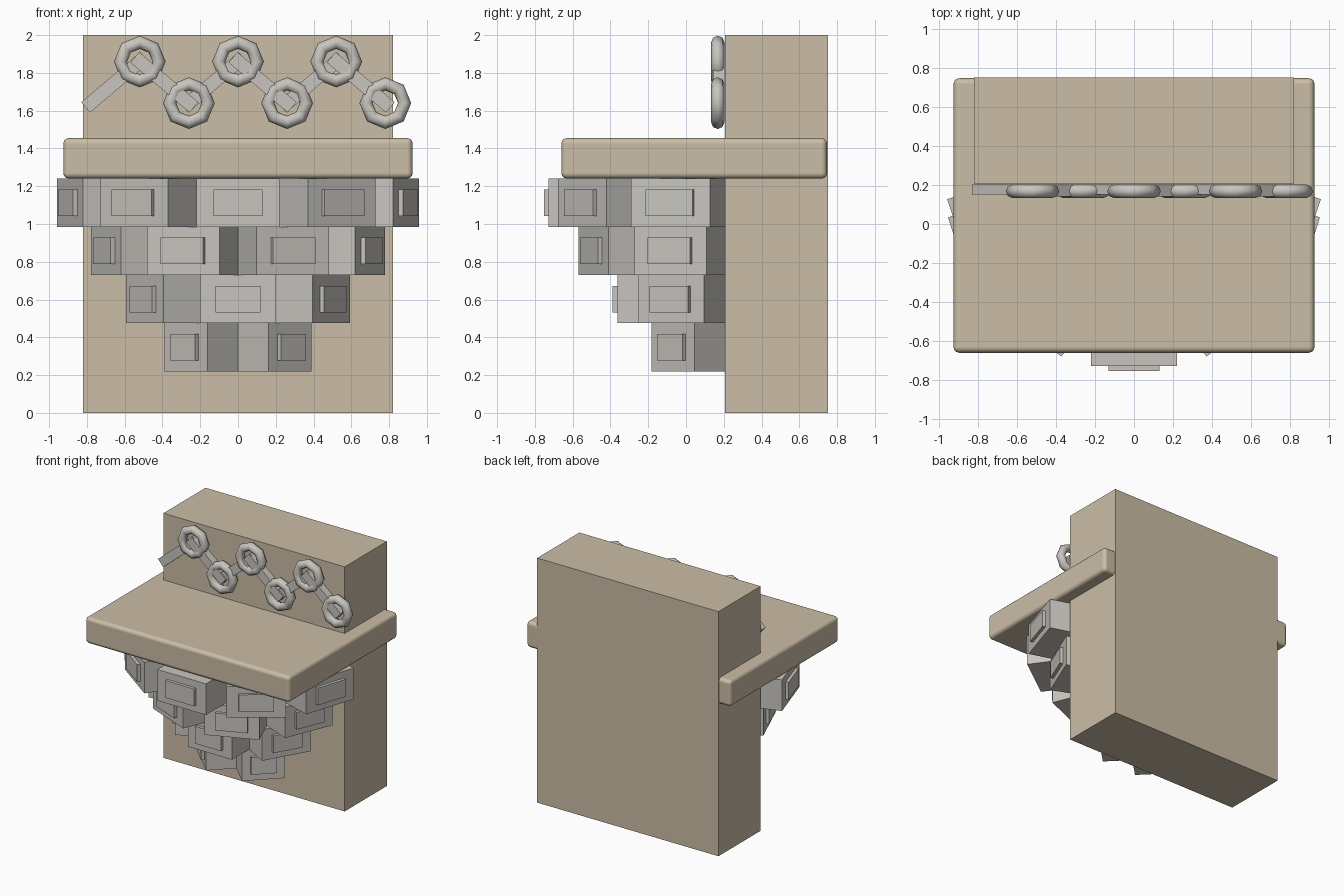
import bpy
import math
from mathutils import Matrix, Vector

old = bpy.data.objects.get("Cube")
if old:
    bpy.data.objects.remove(old, do_unlink=True)


def material(name, rgb):
    m = bpy.data.materials.new(name)
    m.use_nodes = True
    m.diffuse_color = (*rgb, 1)
    m.node_tree.nodes["Principled BSDF"].inputs["Base Color"].default_value = (*rgb, 1)
    return m


sandstone = material("warm sandstone", (0.60, 0.51, 0.385))
grey = material("pale grey stone", (0.58, 0.56, 0.52))


def box(name, low, high, mat, turn=None):
    """Box between two corners, optionally placed by a matrix."""
    low, high = Vector(low), Vector(high)
    bpy.ops.mesh.primitive_cube_add(size=1)
    ob = bpy.context.object
    ob.name = name
    ob.data.transform(Matrix.Translation((low + high) / 2) @ Matrix.Diagonal((*(high - low), 1)))
    if turn:
        ob.matrix_world = turn
    ob.data.materials.append(mat)
    return ob


WALL_FRONT = 0.207

# Wall and rounded shelf
box("wall", (-0.82, WALL_FRONT, 0), (0.82, 0.752, 2), sandstone)
shelf = box("shelf", (-0.925, -0.66, 1.24), (0.925, 0.747, 1.455), sandstone)
bpy.ops.object.shade_smooth()
bevel = shelf.modifiers.new("rounded edges", "BEVEL")
bevel.width = 0.03
bevel.segments = 3
bevel.harden_normals = True

# Corbel: fanned tiers of blocks, each with a raised panel
TIER = 0.255
tiers = [(2, 0.39, 0.32), (3, 0.57, 0.40), (4, 0.755, 0.415), (5, 0.935, 0.44)]
for row, (count, radius, width) in enumerate(tiers):
    z = 0.22 + row * TIER
    for i in range(count):
        angle = math.pi * ((i + 0.5) / count - 0.5)
        turn = Matrix.Translation((0, WALL_FRONT, z)) @ Matrix.Rotation(angle, 4, "Z")
        w, p = width / 2, width * 0.295
        box("corbel_block", (-w, -radius, 0), (w, 0, TIER), grey, turn)
        box("corbel_panel", (-p, -radius - 0.025, 0.057), (p, -radius + 0.01, 0.198), grey, turn)

# Zigzag chain: rings joined by flat links
STEP, HIGH, LOW = 0.26, 1.86, 1.64
for i in range(6):
    x = -0.52 + i * STEP
    rising = i % 2 == 0
    bpy.ops.mesh.primitive_torus_add(
        major_segments=8, minor_segments=8, major_radius=0.102, minor_radius=0.035,
        location=(x, 0.168, HIGH if rising else LOW), rotation=(math.pi / 2, 0, 0))
    ring = bpy.context.object
    ring.name = "chain_ring"
    ring.data.materials.append(grey)
    bpy.ops.object.shade_smooth()

    slope = math.atan2(HIGH - LOW, STEP) * (-1 if rising else 1)
    turn = Matrix.Translation((x - STEP / 2, 0, (HIGH + LOW) / 2)) @ Matrix.Rotation(slope, 4, "Y")
    front = 0.152 if rising else 0.142
    box("chain_link", (-0.205, front, -0.036), (0.205, 0.203, 0.036), grey, turn)
